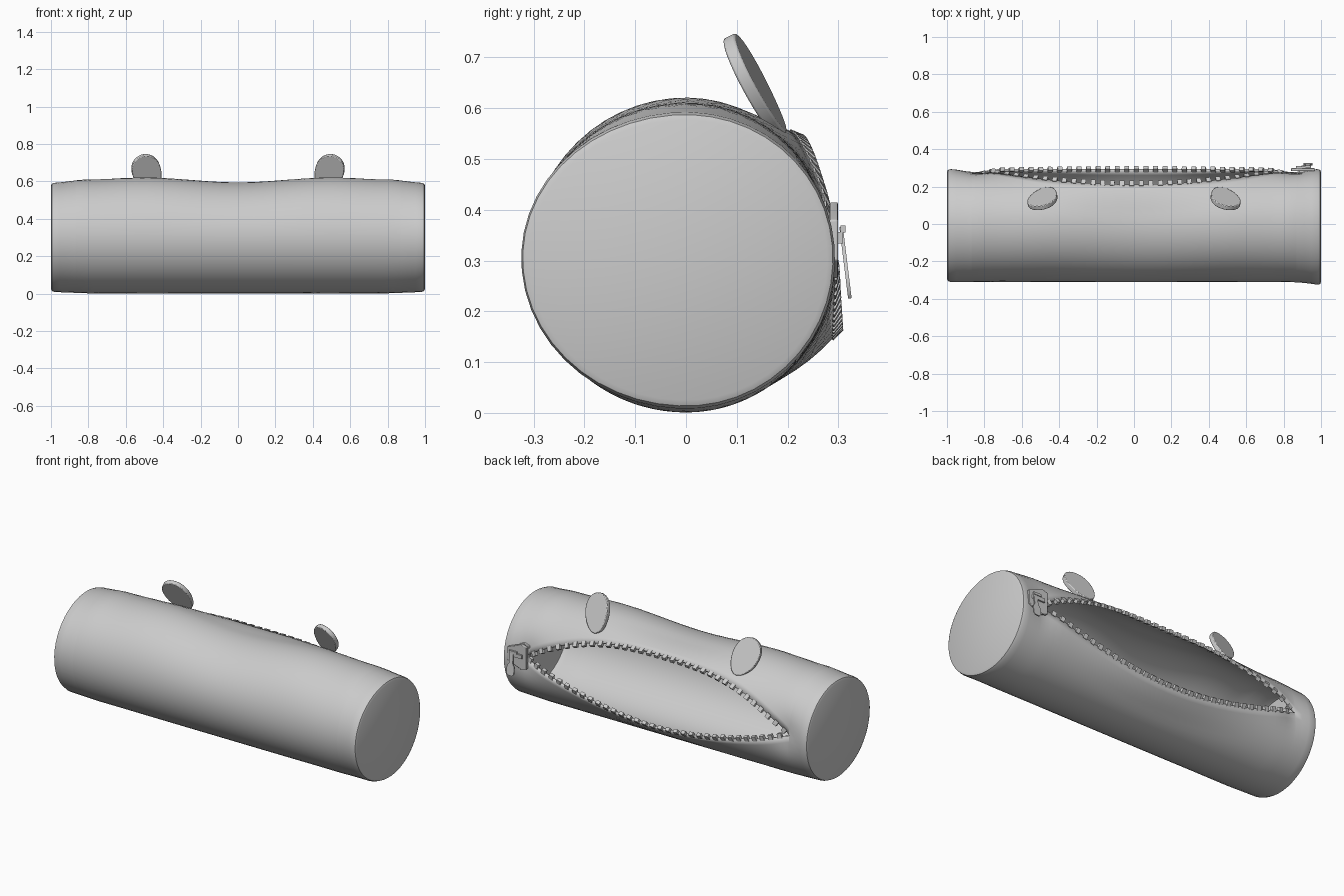
import bpy, bmesh, math
from mathutils import Matrix, Vector

if "Cube" in bpy.data.objects:
    bpy.data.objects.remove(bpy.data.objects["Cube"])

CZ, TC, END = 0.305, math.radians(5), 0.87
UP, LOW = math.radians(45), math.radians(32)
COLS = 48


def finish(bm, name, smooth=True):
    bmesh.ops.recalc_face_normals(bm, faces=bm.faces)
    me = bpy.data.meshes.new(name)
    bm.to_mesh(me)
    bm.free()
    ob = bpy.data.objects.new(name, me)
    bpy.context.collection.objects.link(ob)
    if smooth:
        bpy.ops.object.select_all(action='DESELECT')
        ob.select_set(True)
        bpy.context.view_layer.objects.active = ob
        bpy.ops.object.shade_smooth_by_angle(angle=math.radians(40))
    return ob


def opening(x):
    return max(0.0, 1 - (x / END) ** 2) ** 0.8


def top_height(x):
    a = abs(x)
    pts = [(0, 0.594), (0.5, 0.621), (0.8, 0.61), (1, 0.592)]
    for (x0, z0), (x1, z1) in zip(pts, pts[1:]):
        if a <= x1:
            t = (a - x0) / (x1 - x0)
            return z0 + (z1 - z0) * t * t * (3 - 2 * t)
    return pts[-1][1]


def skin(x, t, inset=0.0):
    """Point on the case; t runs from the upper lip (0) over the front to the lower lip (1)."""
    s = opening(x)
    a0, a1 = TC + UP * s, TC + 2 * math.pi - LOW * s ** 1.25
    a = a0 + (a1 - a0) * t
    c, sn = math.cos(a), math.sin(a)
    flare = max(0.0, (x - 0.8) / 0.2) ** 2
    ry = 0.295 if c > 0 else 0.310 + 0.018 * flare
    rz = top_height(x) - CZ if sn > 0 else CZ - 0.001 - 0.008 * max(0, abs(x) - 0.8) / 0.2
    k = 1 - inset / 0.3
    # lips flare outward mid-opening, and the seam pinches toward its two ends
    d = min(t, 1 - t)
    k += 0.115 * s ** 3.5 * max(0.0, 1 - d / 0.1) ** 1.3
    near = math.atan2(math.sin(a - TC), math.cos(a - TC))
    k -= 0.075 * math.exp(-((abs(x) - 0.85) / 0.08) ** 2) * math.exp(-(near / 0.35) ** 2)
    return Vector((x, ry * c * k, CZ + rz * sn * k))


# Fabric body with lens-shaped opening in the back
mid = [END * math.sin(math.pi / 2 * i / 16) for i in range(-16, 17)]
rows = [(-1, 0.016), (-0.995, 0.005), (-0.98, 0), (-0.95, 0), (-0.91, 0)]
rows = rows + [(x, 0) for x in mid] + [(-x, i) for x, i in reversed(rows)]
bm = bmesh.new()
grid = [[bm.verts.new(skin(x, j / COLS, i)) for j in range(COLS + 1)] for x, i in rows]
for r0, r1 in zip(grid, grid[1:]):
    for j in range(COLS):
        bm.faces.new((r0[j], r0[j + 1], r1[j + 1], r1[j]))
for r in (grid[0], grid[-1]):
    bm.faces.new(r[:-1])
bmesh.ops.remove_doubles(bm, verts=bm.verts, dist=0.0004)
body = finish(bm, "case_body")
sol = body.modifiers.new("fabric", 'SOLIDIFY')
sol.thickness, sol.offset = 0.012, -1


# Zipper teeth along each lip
def teeth(name, t, shift, n=33):
    bm = bmesh.new()
    for i in range(n):
        x = -0.85 + 1.7 * (i + shift) / n
        p = skin(x, t)
        along = (skin(x + 0.005, t) - skin(x - 0.005, t)).normalized()
        inner = skin(x, 0.02 if t == 0 else 0.98)
        across = p - inner
        across = (across - along * across.dot(along)).normalized()
        out = along.cross(across)
        if out.dot(p - Vector((x, 0, CZ))) < 0:
            out = -out
        m = Matrix((along, across, out)).transposed().to_4x4()
        m.translation = p + across * 0.006 - out * 0.006
        bmesh.ops.create_cube(bm, size=1, matrix=m @ Matrix.Diagonal((0.025, 0.028, 0.02, 1)))
    finish(bm, name, False)


teeth("upper_zip_teeth", 0, 0.25)
teeth("lower_zip_teeth", 1, 0.75)


# Flat outline in local xz, extruded along local y
def plate(name, outline, depth, matrix, bevel=0.0):
    bm = bmesh.new()
    f = bm.faces.new([bm.verts.new((x, -depth / 2, z)) for x, z in outline])
    ext = bmesh.ops.extrude_face_region(bm, geom=[f])
    vs = [g for g in ext["geom"] if isinstance(g, bmesh.types.BMVert)]
    bmesh.ops.translate(bm, vec=(0, depth, 0), verts=vs)
    bm.faces.new([v for v in bm.verts if v not in vs]) if len(bm.faces) < len(outline) + 2 else None
    bm.transform(matrix)
    ob = finish(bm, name)
    if bevel:
        b = ob.modifiers.new("soft_edge", 'BEVEL')
        b.width, b.segments = bevel, 2
    return ob


# Ears: egg-shaped discs, leaning forward and outward
egg = []
for i in range(32):
    a = 2 * math.pi * i / 32
    egg.append((0.077 * math.cos(a) * (1 + 0.15 * math.sin(a)), 0.112 * math.sin(a)))
for side, name in ((1, "ear_right"), (-1, "ear_left")):
    m = (Matrix.Translation((0.486 * side, 0.136, 0.644))
         @ Matrix.Rotation(math.radians(-10 * side), 4, 'Z')
         @ Matrix.Rotation(math.radians(26), 4, 'X')
         @ Matrix.Rotation(math.radians(20 * side), 4, 'Y'))
    plate(name, egg, 0.026, m, 0.004)

# Zip slider: tapered plates, bridge and hanging pull tab
taper = [(-0.065, -0.065), (-0.03, -0.075), (0.06, -0.04), (0.06, 0.04), (-0.03, 0.075), (-0.065, 0.065)]
for name, y in (("slider_outer", 0.291), ("slider_inner", 0.262)):
    plate(name, taper, 0.016, Matrix.Translation((0.905, y, 0.34)), 0.003)


def box(name, loc, size):
    bm = bmesh.new()
    m = Matrix.Translation(loc) @ Matrix.Diagonal((*size, 1))
    bmesh.ops.create_cube(bm, size=1, matrix=m)
    finish(bm, name, False)


box("slider_core", (0.90, 0.276, 0.34), (0.03, 0.03, 0.04))
box("slider_bridge", (0.905, 0.303, 0.345), (0.08, 0.012, 0.022))
box("pull_bar", (0.92, 0.309, 0.362), (0.05, 0.01, 0.014))
tab = [(-0.012, 0.07), (0.012, 0.07), (0.012, 0.0), (0.024, -0.02), (0.024, -0.06),
       (0.014, -0.072), (-0.014, -0.072), (-0.024, -0.06), (-0.024, -0.02), (-0.012, 0.0)]
plate("pull_tab", tab, 0.007, Matrix.Translation((0.93, 0.314, 0.297))
      @ Matrix.Rotation(math.radians(7), 4, 'X'))
